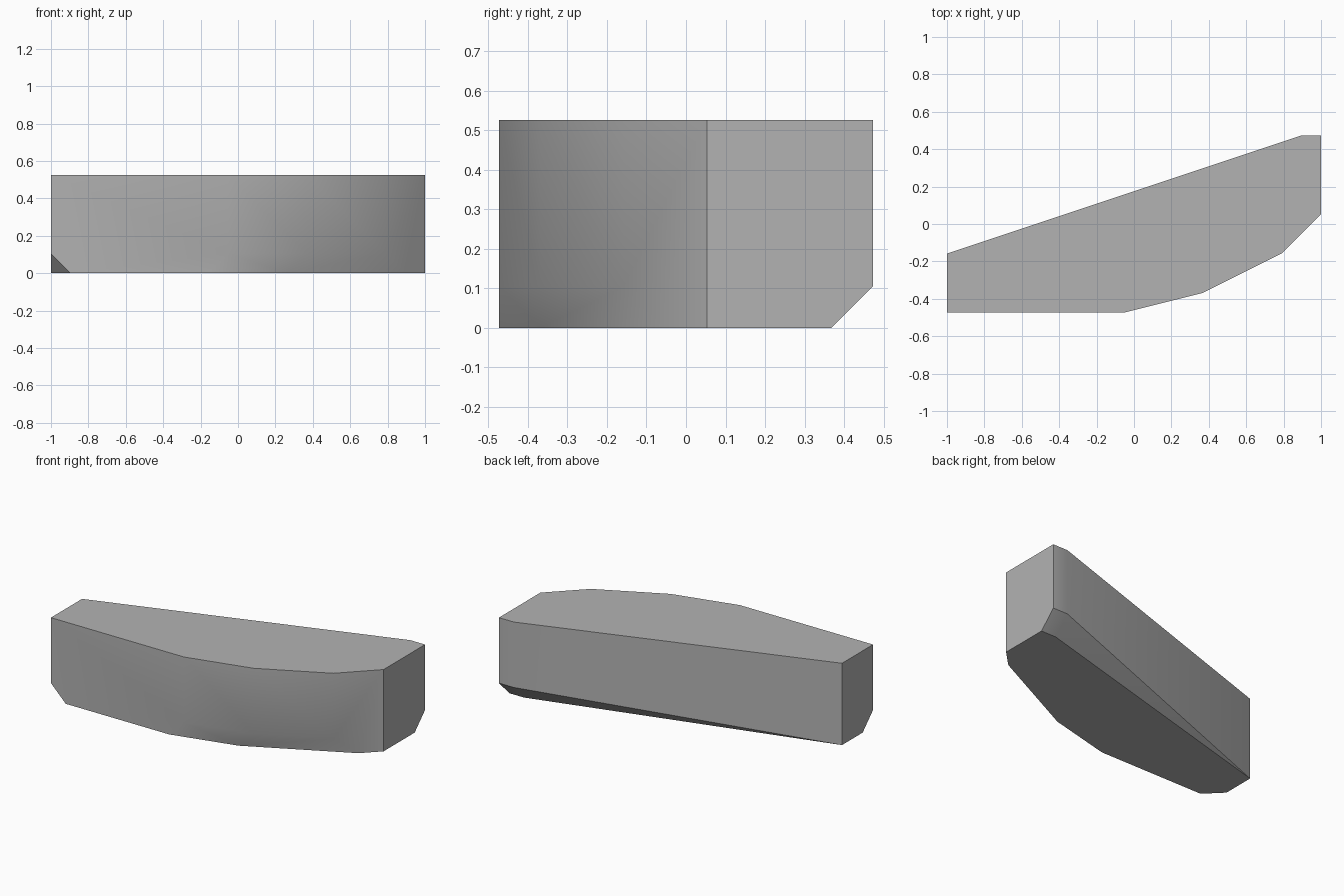
import bpy
import bmesh
import math
from mathutils import Vector

cube = bpy.data.objects.get("Cube")
if cube:
    bpy.data.objects.remove(cube, do_unlink=True)

UNIT = 2 / 19          # the block fits a 19 x 9 x 5 grid
TOP = 5

# Plan outline of the walls, and of the inset underside
plan = [(0, 3), (0, 0), (9, 0), (13, 1), (17, 3), (19, 5), (19, 9), (18, 9)]
underside = [(0, 3), (0, 1), (1, 0), (8, 0), (12, 1), (18, 4), (19, 5), (19, 8), (18, 8)]


def grid_point(x, y, z):
    return Vector((x - 9.5, y - 4.5, z)) * UNIT


# Curved wedge block: walls rise from one unit up, chamfered to the underside
bm = bmesh.new()
for x, y in plan:
    bm.verts.new(grid_point(x, y, TOP))
    if (x, y) not in underside:
        bm.verts.new(grid_point(x, y, 1))
for x, y in underside:
    bm.verts.new(grid_point(x, y, 0))
bmesh.ops.convex_hull(bm, input=bm.verts)
bmesh.ops.dissolve_limit(bm, angle_limit=math.radians(1), verts=bm.verts, edges=bm.edges)
bmesh.ops.recalc_face_normals(bm, faces=bm.faces)

mesh = bpy.data.meshes.new("curved_wedge_block")
bm.to_mesh(mesh)
bm.free()
block = bpy.data.objects.new("curved_wedge_block", mesh)
bpy.context.collection.objects.link(block)

# Plain grey
color = (0.45, 0.45, 0.45, 1)
grey = bpy.data.materials.new("grey")
grey.use_nodes = True
grey.diffuse_color = color
grey.node_tree.nodes["Principled BSDF"].inputs["Base Color"].default_value = color
mesh.materials.append(grey)

# Soft curved front, crisp corners
bpy.context.view_layer.objects.active = block
block.select_set(True)
bpy.ops.object.shade_smooth_by_angle(angle=math.radians(30))
